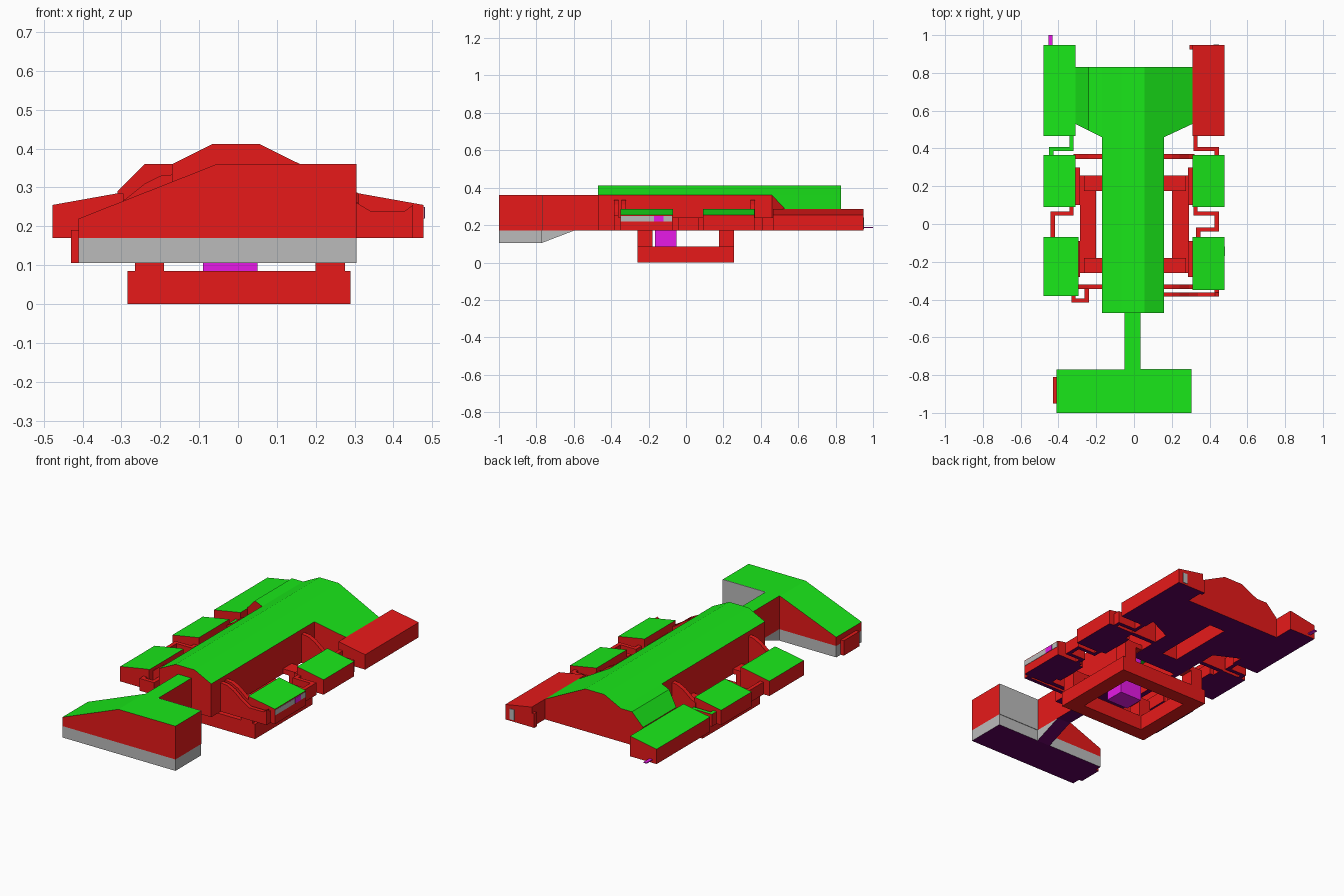
import bpy, bmesh

if "Cube" in bpy.data.objects:
    bpy.data.objects.remove(bpy.data.objects["Cube"])

def mat(name, col):
    m = bpy.data.materials.new(name)
    m.diffuse_color = (*col, 1)
    m.use_nodes = True
    m.node_tree.nodes["Principled BSDF"].inputs["Base Color"].default_value = m.diffuse_color
    return m

MATS = [mat("side_red", (.8, .01, .01)), mat("top_green", (.01, .8, .01)),
        mat("under_purple", (.12, .0, .12)), mat("trim_grey", (.5, .5, .5)),
        mat("trim_magenta", (.8, .01, .8))]
RED, GREEN, PURPLE, GREY, MAGENTA = range(5)


def finish(name, bm, side=RED, top=GREEN, under=PURPLE):
    """Paint faces by the way they point and make the object."""
    bmesh.ops.recalc_face_normals(bm, faces=bm.faces)
    bm.normal_update()
    for f in bm.faces:
        f.material_index = top if f.normal.z > .3 else under if f.normal.z < -.3 else side
    me = bpy.data.meshes.new(name)
    bm.to_mesh(me)
    bm.free()
    for m in MATS:
        me.materials.append(m)
    ob = bpy.data.objects.new(name, me)
    bpy.context.collection.objects.link(ob)
    return ob


def prism(name, pts, axis, a, b, **kw):
    """Extrude a 2D profile along y (points x,z) or along x (points y,z)."""
    bm = bmesh.new()
    place = (lambda p, t: (p[0], t, p[1])) if axis == 'y' else (lambda p, t: (t, p[0], p[1]))
    lo = [bm.verts.new(place(p, a)) for p in pts]
    hi = [bm.verts.new(place(p, b)) for p in pts]
    bm.faces.new(lo)
    bm.faces.new(hi)
    n = len(pts)
    for i in range(n):
        j = (i + 1) % n
        bm.faces.new((lo[i], lo[j], hi[j], hi[i]))
    return finish(name, bm, **kw)


def box(name, x0, x1, y0, y1, z0, z1, **kw):
    return prism(name, [(x0, z0), (x1, z0), (x1, z1), (x0, z1)], 'y', y0, y1, **kw)


def solid(name, c):
    return dict(side=c, top=c, under=c)


def rear_wing(name, stations):
    """Flared wing: stations of (x, front y, top z), ending at y = 0.83."""
    bm = bmesh.new()
    rings = [[bm.verts.new(p) for p in ((x, y, .17), (x, y, z), (x, .83, z), (x, .83, .17))]
             for x, y, z in stations]
    for r, s in zip(rings, rings[1:]):
        for i in range(4):
            j = (i + 1) % 4
            bm.faces.new((r[i], r[j], s[j], s[i]))
    bm.faces.new(rings[0])
    bm.faces.new(rings[-1])
    return finish(name, bm)


def pod(name, s, xi, y0, y1, **kw):
    """Side pod with its roof falling outwards; s is the side sign."""
    pts = [(s * xi, .17), (s * .478, .17), (s * .478, .255), (s * .31, .285), (s * xi, .285)]
    return prism(name, pts, 'y', y0, y1, **kw)


# Main hull with recesses in its underside
hull = prism("main_hull", [(-.17, .17), (-.17, .36), (-.065, .412), (.055, .412),
                           (.16, .36), (.16, .17)], 'y', -.47, .83)
for cutter in (box("belly_opening_cutter", -.14, .13, -.17, .17, .1, .35),
               box("rear_slot_cutter", -.05, .05, .3, .7, .1, .33)):
    cutter.hide_render = True
    cutter.hide_set(True)
    mod = hull.modifiers.new("recess", 'BOOLEAN')
    mod.operation = 'DIFFERENCE'
    mod.solver = 'EXACT'
    mod.object = cutter

# Flared rear wings
rear_wing("rear_wing_right", [(.16, .46, .36), (.31, .53, .285)])
rear_wing("rear_wing_left", [(-.17, .46, .36), (-.24, .495, .36), (-.31, .53, .29)])

# Front block, its grey lower band, and the neck
prism("front_block", [(-.41, .17), (.305, .17), (.305, .36), (-.055, .36), (-.41, .22)],
      'y', -1, -.77)
box("front_block_base", -.41, .305, -1, -.77, .105, .17, side=GREY, top=GREY)
box("front_block_back_panel", .035, .305, -.77, -.767, .17, .36, **solid("", GREY))
box("front_block_side_plate", -.43, -.41, -.95, -.81, .105, .19, top=RED)
box("neck", -.05, .035, -.77, -.47, .17, .36)
prism("neck_gusset", [(-.77, .105), (-.6, .17), (-.77, .17)], 'x', -.05, .035, side=GREY)

# Side pods
pod("rear_pod_left", -1, .31, .465, .948)
pod("rear_pod_right", 1, .31, .465, .948, top=RED)
for s, side in ((1, "right"), (-1, "left")):
    pod("middle_pod_" + side, s, .31, .09, .365)
    y0, y1 = (-.35, -.07) if s > 0 else (-.38, -.07)
    pod("front_pod_" + side, s, .31 if s > 0 else .295, y0, y1)
    # low ledge on the inner side of the pods
    for y0, y1 in ((.1, .3), (-.28, -.09)):
        a, b = sorted((s * .285, s * .312))
        box("pod_ledge_" + side, a, b, y0, y1, .17, .24, top=RED)
box("front_pod_right_panel", .477, .48, -.35, -.075, .22, .25, **solid("", GREY))
box("front_pod_right_mark", .479, .4815, -.17, -.12, .22, .25, **solid("", MAGENTA))
box("rear_pod_right_tab", .295, .31, .925, .948, .17, .25, top=RED)
box("rear_pod_right_panel", .42, .45, .948, .951, .18, .24, **solid("", GREY))
box("rear_hook", -.452, -.432, .948, 1, .185, .19, **solid("", MAGENTA))

# Thin walls linking hull and pods, with curved falling tops
for s, side in ((1, "right"), (-1, "left")):
    wall = [(s * .15, .17), (s * .32, .17), (s * .32, .255), (s * .29, .27),
            (s * .24, .31), (s * .2, .33), (s * .15, .335)]
    prism("rear_link_wall_" + side, wall, 'y', .345, .37, top=RED)
    prism("front_link_wall_" + side, wall, 'y', -.345, -.32, top=RED)
prism("front_brace_right", [(.15, .17), (.45, .17), (.45, .255), (.43, .24), (.34, .24),
                            (.29, .27), (.24, .31), (.2, .33), (.15, .335)],
      'y', -.385, -.362, top=RED)


def conduit(name, pts, top=RED):
    """Square duct following straight runs in plan."""
    for (xa, ya), (xb, yb) in zip(pts, pts[1:]):
        box(name, min(xa, xb) - .011, max(xa, xb) + .011,
            min(ya, yb) - .011, max(ya, yb) + .011, .17, .24, top=top)


# Ducts running between neighbouring pods
conduit("rear_duct_right", [(.325, .47), (.325, .397), (.438, .397), (.438, .36)])
conduit("rear_duct_left", [(-.33, .47), (-.33, .397), (-.438, .397), (-.438, .36)], GREEN)
conduit("middle_duct_right", [(.325, .1), (.325, .055), (.438, .055), (.438, -.03),
                              (.34, -.03), (.34, -.08)])
conduit("middle_duct_left", [(-.33, .1), (-.33, .055), (-.43, .055), (-.43, -.08)])
conduit("front_duct_right", [(.438, -.374), (.438, -.34)])
conduit("front_duct_left", [(-.32, -.37), (-.32, -.405), (-.25, -.405), (-.25, -.335)])

# Under-frame, posts and crossbeams
for x0, x1 in ((-.285, -.2), (.2, .29)):
    box("frame_side_rail", x0, x1, -.26, .256, 0, .085, **solid("", RED))
for y0, y1 in ((-.26, -.18), (.176, .256)):
    box("frame_cross_rail", -.2, .2, y0, y1, 0, .085, **solid("", RED))
    for x0, x1 in ((-.265, -.19), (.2, .275)):
        box("frame_post", x0, x1, y0, y1, .085, .2, **solid("", RED))
    for x0, x1 in ((-.2, -.16), (.15, .2)):
        box("frame_beam", x0, x1, y0, y1, .172, .2, **solid("", RED))

# Central column hanging into the frame
box("central_column", -.09, .05, -.165, -.05, .085, .34, **solid("", MAGENTA))
